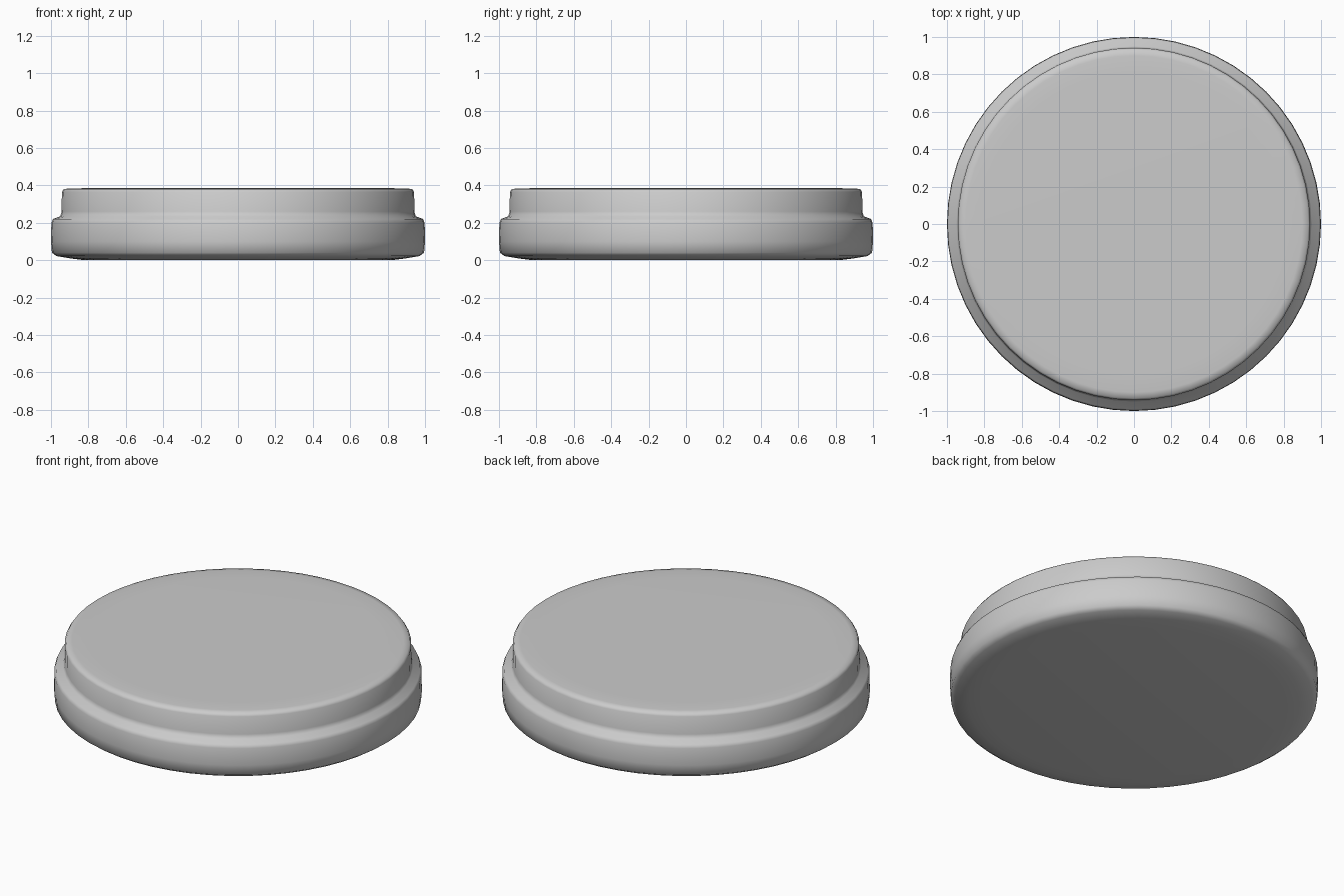
import bpy
import bmesh
import math

cube = bpy.data.objects.get("Cube")
if cube:
    bpy.data.objects.remove(cube, do_unlink=True)

# Plain grey material
grey = bpy.data.materials.new("plain_grey")
grey.use_nodes = True
colour = (0.6, 0.6, 0.6, 1)
grey.diffuse_color = colour
grey.node_tree.nodes["Principled BSDF"].inputs["Base Color"].default_value = colour

SEGMENTS = 56


def lathe(name, profile):
    """Turn a (radius, height) profile around z and close both ends."""
    bm = bmesh.new()
    rings = []
    for r, z in profile:
        ring = []
        for i in range(SEGMENTS):
            a = math.tau * i / SEGMENTS
            ring.append(bm.verts.new((r * math.cos(a), r * math.sin(a), z)))
        rings.append(ring)
    for low, high in zip(rings, rings[1:]):
        for i in range(SEGMENTS):
            j = (i + 1) % SEGMENTS
            bm.faces.new((low[i], low[j], high[j], high[i]))
    bm.faces.new(rings[0][::-1])
    bm.faces.new(rings[-1])
    for face in bm.faces:
        face.smooth = True
    mesh = bpy.data.meshes.new(name)
    bm.to_mesh(mesh)
    bm.free()
    mesh.materials.append(grey)
    obj = bpy.data.objects.new(name, mesh)
    bpy.context.collection.objects.link(obj)
    return obj


# Stepped disc: wide softened base, sloping ledge, narrower raised top
lathe("stepped_disc", [
    (0.82, 0.0), (0.90, 0.01), (0.97, 0.022), (0.995, 0.04),
    (1.0, 0.10), (0.998, 0.20), (0.99, 0.22),
    (0.95, 0.235), (0.943, 0.26),
    (0.942, 0.365), (0.932, 0.38), (0.90, 0.384), (0.80, 0.385),
])
